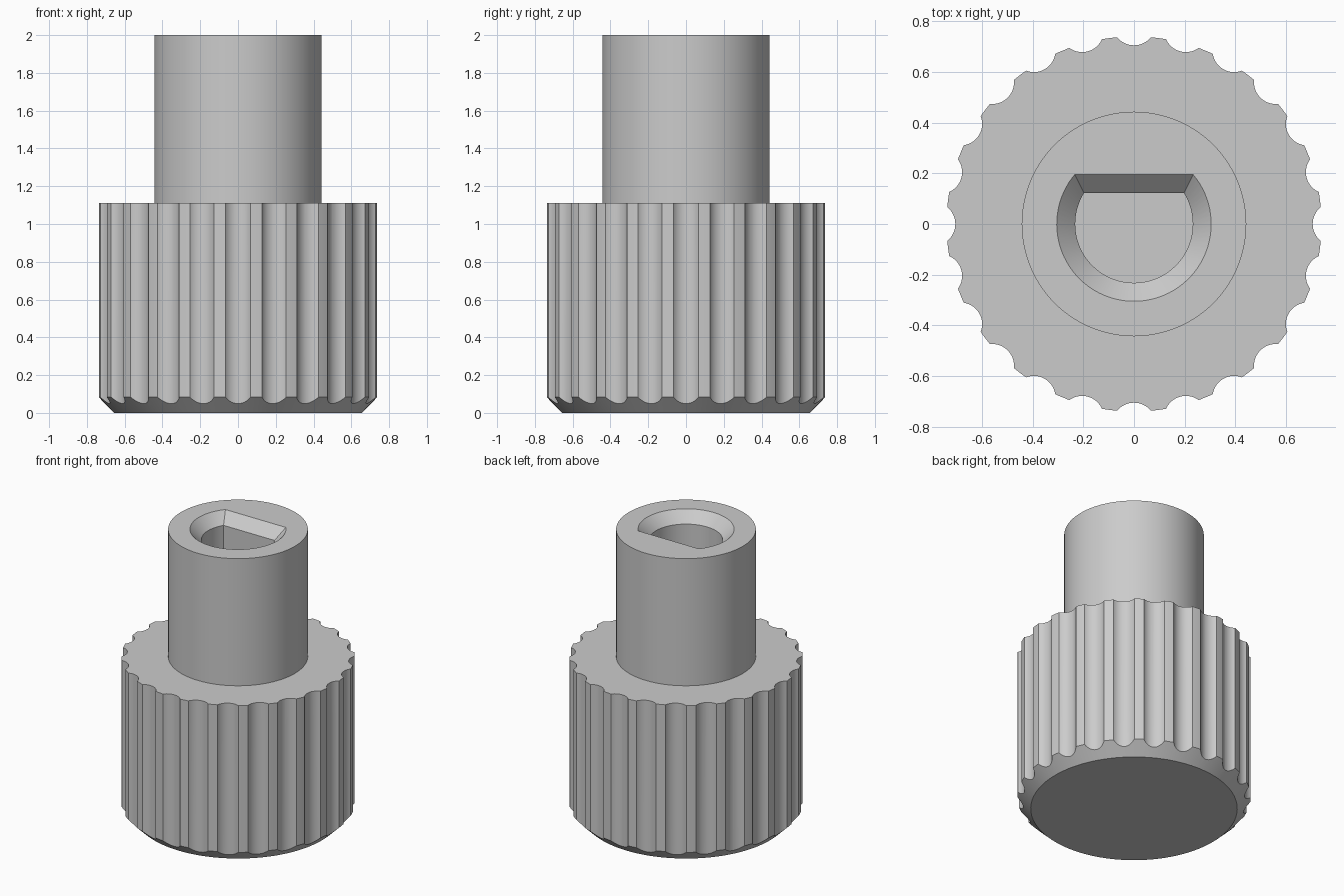
import bpy, bmesh, math
from mathutils import Matrix

cube = bpy.data.objects.get("Cube")
if cube:
    bpy.data.objects.remove(cube, do_unlink=True)

GRIP_R, GRIP_TOP = 0.74, 1.11
STEM_R, TOP = 0.443, 2.0
FLUTES = 24

grey = bpy.data.materials.new("light_grey")
grey.use_nodes = True
grey.diffuse_color = (0.6, 0.6, 0.6, 1)
grey.node_tree.nodes["Principled BSDF"].inputs["Base Color"].default_value = (0.6, 0.6, 0.6, 1)


def make_object(name, bm):
    bmesh.ops.recalc_face_normals(bm, faces=bm.faces)
    mesh = bpy.data.meshes.new(name)
    bm.to_mesh(mesh)
    bm.free()
    mesh.materials.append(grey)
    obj = bpy.data.objects.new(name, mesh)
    bpy.context.collection.objects.link(obj)
    return obj


def loft(name, sections):
    """Join closed rings of equal point count into a capped solid."""
    bm = bmesh.new()
    rings = [[bm.verts.new(p) for p in ring] for ring in sections]
    n = len(rings[0])
    for a, b in zip(rings, rings[1:]):
        for i in range(n):
            j = (i + 1) % n
            bm.faces.new((a[i], a[j], b[j], b[i]))
    bm.faces.new(rings[0])
    bm.faces.new(rings[-1])
    return make_object(name, bm)


def circle(r, z, n=120):
    return [(r * math.cos(math.tau * i / n), r * math.sin(math.tau * i / n), z) for i in range(n)]


def d_shape(r, flat, z, n=64):
    """Circle cut off by a straight edge at y = flat."""
    start = math.pi - math.asin(flat / r)
    sweep = math.pi + 2 * math.asin(flat / r)
    angles = [start + sweep * i / (n - 1) for i in range(n)]
    return [(r * math.cos(a), r * math.sin(a), z) for a in angles]


# Chamfered grip with the stem rising from it
knob = loft("knob_body", [circle(0.655, 0), circle(GRIP_R, 0.083), circle(GRIP_R, GRIP_TOP),
                          circle(STEM_R, GRIP_TOP), circle(STEM_R, TOP)])

# Ring of round cutters for the grip flutes
bm = bmesh.new()
for i in range(FLUTES):
    place = Matrix.Rotation(math.tau * i / FLUTES, 4, 'Z') @ Matrix.Translation((0.79, 0, 0.55))
    bmesh.ops.create_cone(bm, cap_ends=True, segments=48, radius1=0.085, radius2=0.085,
                          depth=1.3, matrix=place)
flute_cutter = make_object("flute_cutter", bm)

# D-shaped socket with a countersunk mouth
socket_cutter = loft("socket_cutter", [d_shape(0.232, 0.122, GRIP_TOP),
                                       d_shape(0.232, 0.122, TOP - 0.073),
                                       d_shape(0.325, 0.215, TOP + 0.02)])

# Cut the flutes and the socket
bpy.ops.object.select_all(action='DESELECT')
bpy.context.view_layer.objects.active = knob
knob.select_set(True)
for cutter in (flute_cutter, socket_cutter):
    cutter.hide_render = True
    mod = knob.modifiers.new(cutter.name, 'BOOLEAN')
    mod.operation = 'DIFFERENCE'
    mod.solver = 'EXACT'
    mod.object = cutter
    bpy.ops.object.modifier_apply(modifier=mod.name)
    bpy.data.objects.remove(cutter, do_unlink=True)

bpy.ops.object.shade_smooth_by_angle(angle=math.radians(25))
